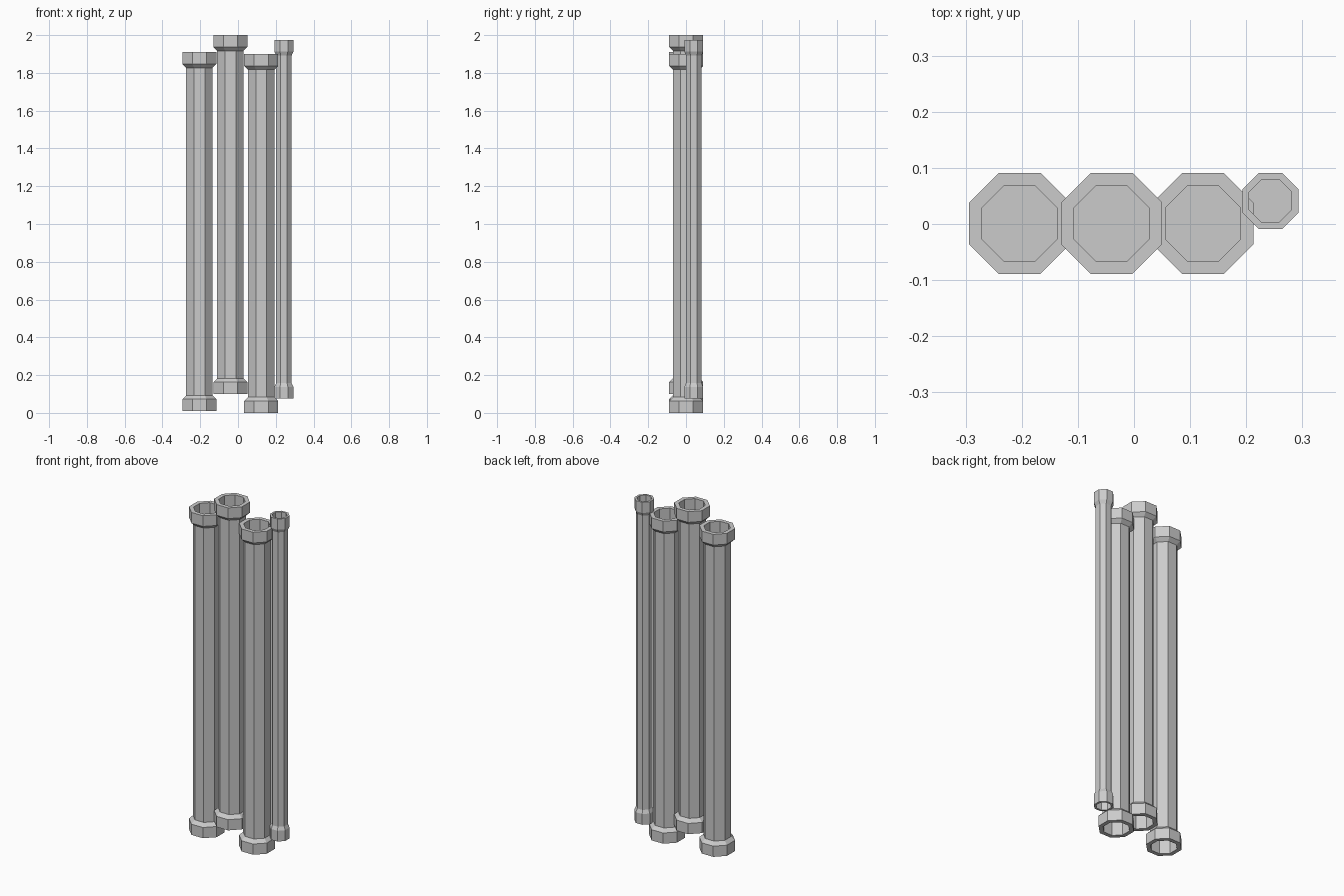
import bpy, bmesh
from math import pi, cos, sin

if "Cube" in bpy.data.objects:
    bpy.data.objects.remove(bpy.data.objects["Cube"])

SIDES = 8
LENGTH = 1.9


def pipe(name, x, y, z, flange, tube, hole):
    """Octagonal pipe: profile of (flat radius, height) turned in 8 steps."""
    lower = [(hole, 0.08), (hole, 0.0), (flange, 0.0), (flange, 0.063), (tube, 0.083)]
    profile = lower + [(r, LENGTH - h) for r, h in reversed(lower)]
    bm = bmesh.new()
    rings = []
    for r, h in profile:
        c = r / cos(pi / SIDES)
        rings.append([bm.verts.new((c * cos((i + 0.5) * 2 * pi / SIDES),
                                    c * sin((i + 0.5) * 2 * pi / SIDES), h))
                      for i in range(SIDES)])
    for a, b in zip(rings, rings[1:]):
        for i in range(SIDES):
            j = (i + 1) % SIDES
            bm.faces.new((a[i], a[j], b[j], b[i]))
    # recessed plugs inside both sockets
    bm.faces.new(rings[0][::-1])
    bm.faces.new(rings[-1])
    bmesh.ops.recalc_face_normals(bm, faces=bm.faces)
    mesh = bpy.data.meshes.new(name)
    bm.to_mesh(mesh)
    bm.free()
    obj = bpy.data.objects.new(name, mesh)
    obj.location = (x, y, z)
    bpy.context.collection.objects.link(obj)


# three wide pipes
for name, x, z in (("left_pipe", -0.204, 0.01),
                   ("middle_pipe", -0.04, 0.10),
                   ("right_pipe", 0.123, 0.0)):
    pipe(name, x, 0.001, z, 0.09, 0.07, 0.067)

# thin pipe at the back right
pipe("thin_pipe", 0.243, 0.041, 0.075, 0.05, 0.041, 0.038)
